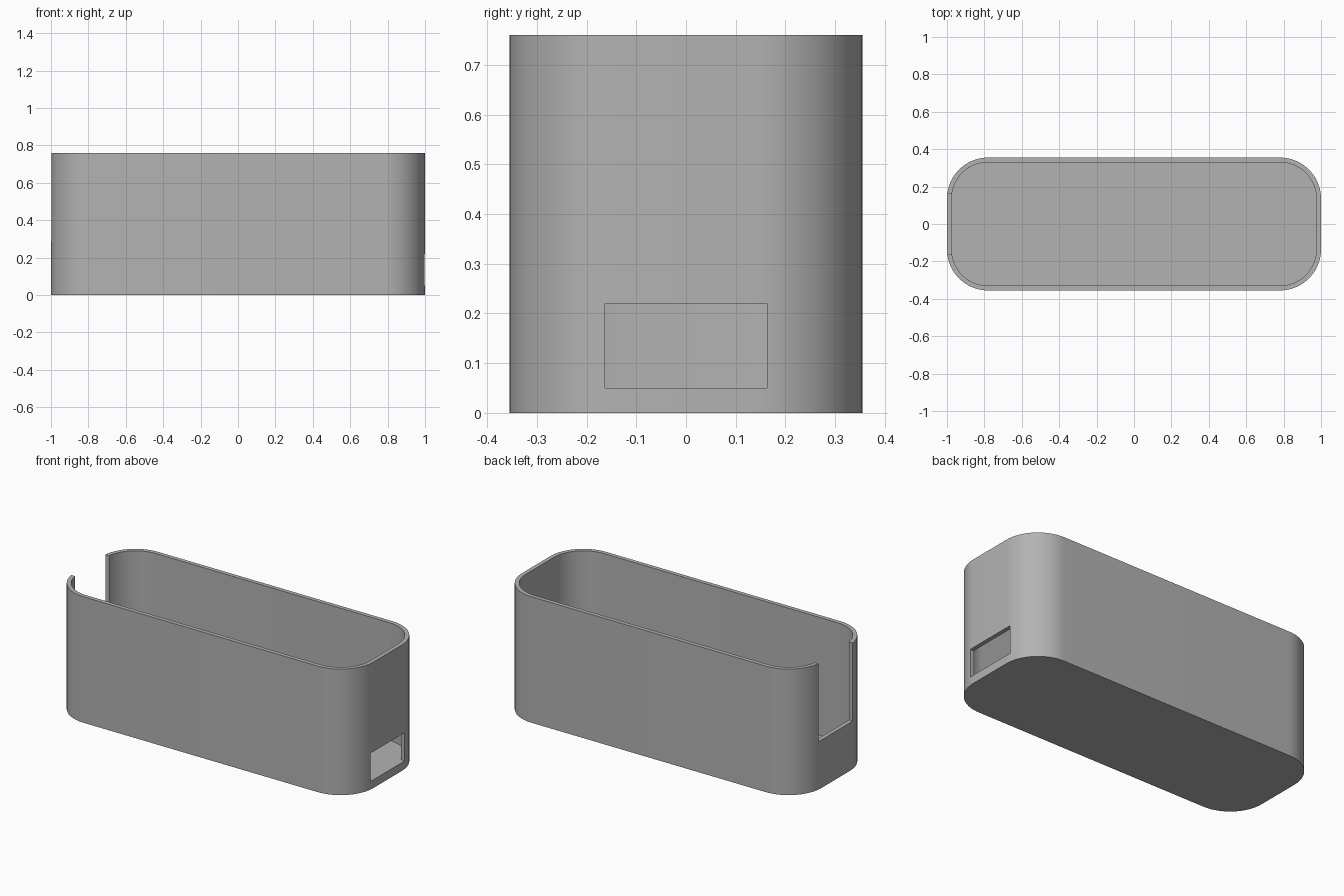
import bpy
import bmesh
from math import cos, sin, pi, radians

cube = bpy.data.objects.get("Cube")
if cube:
    bpy.data.objects.remove(cube, do_unlink=True)

LENGTH, WIDTH, HEIGHT = 2.0, 0.71, 0.76
WALL, FLOOR, RADIUS = 0.025, 0.05, 0.22
OPENING = 0.325

grey = bpy.data.materials.new("plain grey")
grey.use_nodes = True
colour = (0.45, 0.45, 0.45, 1)
grey.diffuse_color = colour
grey.node_tree.nodes["Principled BSDF"].inputs["Base Color"].default_value = colour


def rounded_prism(name, length, width, radius, bottom, top, steps=20):
    """Upright prism with a rounded rectangle as its outline."""
    bm = bmesh.new()
    ring = []
    for corner, (sx, sy) in enumerate([(1, 1), (-1, 1), (-1, -1), (1, -1)]):
        for i in range(steps + 1):
            a = (corner + i / steps) * pi / 2
            ring.append(bm.verts.new((sx * (length / 2 - radius) + radius * cos(a),
                                      sy * (width / 2 - radius) + radius * sin(a),
                                      bottom)))
    base = bm.faces.new(ring)
    result = bmesh.ops.extrude_face_region(bm, geom=[base], use_keep_orig=True)
    lifted = [v for v in result["geom"] if isinstance(v, bmesh.types.BMVert)]
    bmesh.ops.translate(bm, verts=lifted, vec=(0, 0, top - bottom))
    bmesh.ops.recalc_face_normals(bm, faces=bm.faces)
    mesh = bpy.data.meshes.new(name)
    bm.to_mesh(mesh)
    bm.free()
    obj = bpy.data.objects.new(name, mesh)
    bpy.context.collection.objects.link(obj)
    return obj


def box(name, x, bottom, top):
    """Cutter for an opening in an end wall."""
    bpy.ops.mesh.primitive_cube_add(size=1, location=(x, 0, (bottom + top) / 2))
    obj = bpy.context.object
    obj.name = name
    obj.scale = (0.2, OPENING, top - bottom)
    bpy.ops.object.transform_apply(location=True, rotation=False, scale=True)
    return obj


# Outer body
body = rounded_prism("open_case", LENGTH, WIDTH, RADIUS, 0, HEIGHT)
body.data.materials.append(grey)

# Hollow inside, low window in one end, tall open slot in the other
cutters = [
    rounded_prism("cavity_cutter", LENGTH - 2 * WALL, WIDTH - 2 * WALL,
                  RADIUS - WALL, FLOOR, HEIGHT + 0.1),
    box("window_cutter", LENGTH / 2, FLOOR, 0.22),
    box("slot_cutter", -LENGTH / 2, 0.29, HEIGHT + 0.1),
]
bpy.ops.object.select_all(action="DESELECT")
body.select_set(True)
bpy.context.view_layer.objects.active = body
for cutter in cutters:
    cutter.hide_render = True
    mod = body.modifiers.new(cutter.name, "BOOLEAN")
    mod.operation = "DIFFERENCE"
    mod.solver = "EXACT"
    mod.object = cutter
    bpy.ops.object.modifier_apply(modifier=mod.name)
    bpy.data.objects.remove(cutter, do_unlink=True)

# Smooth corners, crisp rims
bpy.ops.object.shade_smooth_by_angle(angle=radians(30))
